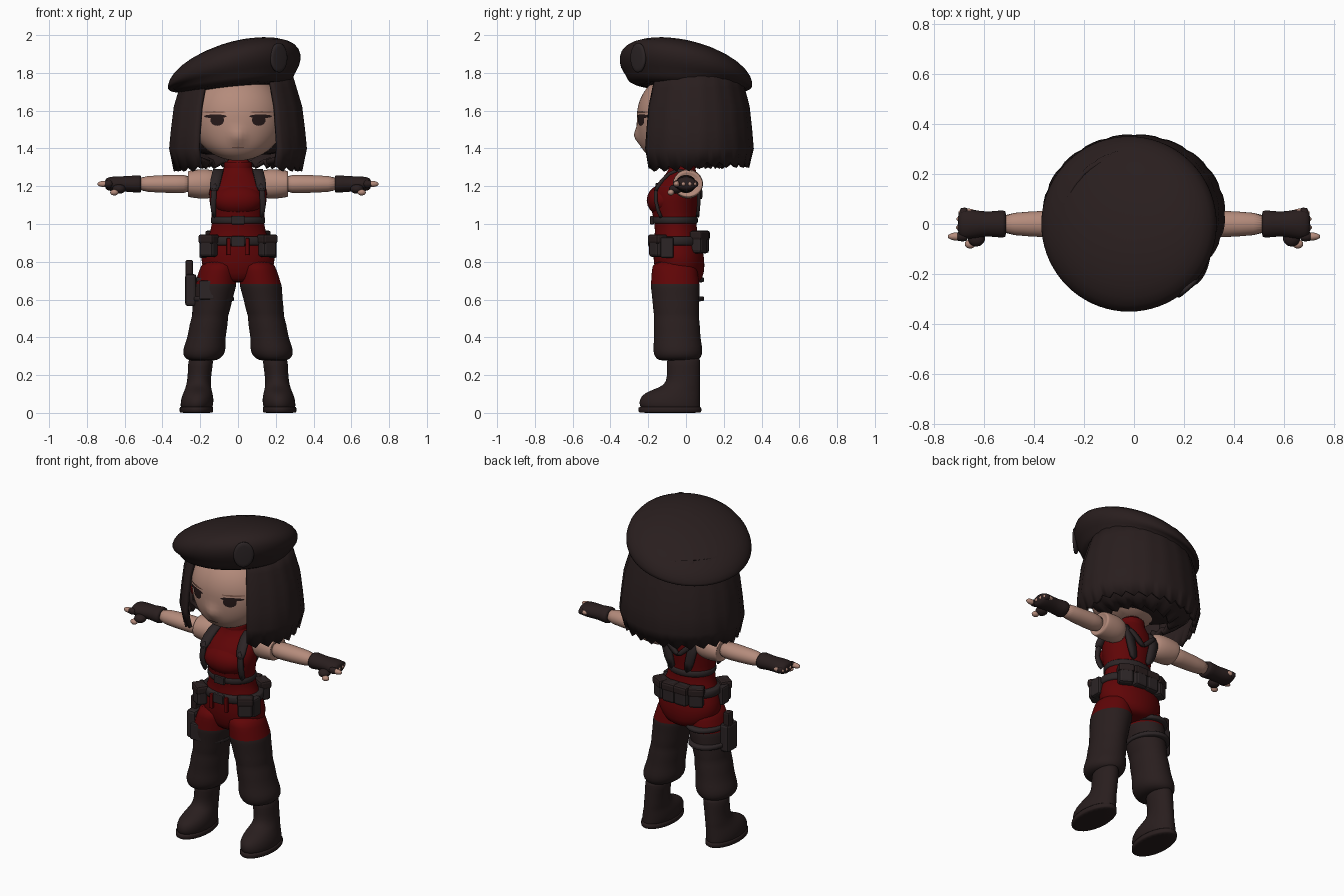
import bpy, bmesh, math
from mathutils import Matrix, Vector

if "Cube" in bpy.data.objects:
    bpy.data.objects.remove(bpy.data.objects["Cube"])


def material(name, red, green, blue):
    colour = (red, green, blue, 1)
    mat = bpy.data.materials.new(name)
    mat.use_nodes = True
    mat.diffuse_color = colour
    mat.node_tree.nodes["Principled BSDF"].inputs["Base Color"].default_value = colour
    return mat


DARK = material("dark brown cloth", .022, .013, .013)
STRAP = material("charcoal strap", .025, .018, .019)
SKIN = material("skin", .46, .26, .2)
RED = material("deep red", .115, .0015, .002)
EYE = material("eye brown", .02, .01, .01)
LINE = material("lip brown", .22, .11, .08)


def finish(name, bm, mat, mirror=False, subdivide=False, smooth=True):
    bmesh.ops.recalc_face_normals(bm, faces=bm.faces)
    mesh = bpy.data.meshes.new(name)
    bm.to_mesh(mesh)
    bm.free()
    mesh.polygons.foreach_set("use_smooth", [smooth] * len(mesh.polygons))
    mesh.materials.append(mat)
    ob = bpy.data.objects.new(name, mesh)
    bpy.context.collection.objects.link(ob)
    if mirror:
        ob.modifiers.new("mirror", "MIRROR").use_mirror_merge = False
    if subdivide:
        modifier = ob.modifiers.new("smooth", "SUBSURF")
        modifier.levels = modifier.render_levels = 1
    return ob


def bridge(bm, rows, closed=True):
    """Join each row of vertices to the next with quads."""
    count = len(rows[0])
    for row, following in zip(rows, rows[1:]):
        for i in range(count if closed else count - 1):
            j = (i + 1) % count
            bm.faces.new((row[i], row[j], following[j], following[i]))


def thicken(ob, thickness):
    modifier = ob.modifiers.new("thickness", "SOLIDIFY")
    modifier.thickness, modifier.offset = thickness, 0


def tube(name, rings, mat, axis="z", mirror=False, slope=(0, 0), sides=24):
    """Capped loft of ellipses: (position, centre a, centre b, radius a, radius b, tilt)."""
    bm = bmesh.new()
    rows = []
    for position, centre_a, centre_b, radius_a, radius_b, *tilt in rings:
        row = []
        for i in range(sides):
            angle = math.tau * i / sides
            a, b = radius_a * math.cos(angle), radius_b * math.sin(angle)
            along = position + sum(tilt) * (slope[0] * a + slope[1] * b)
            across = (centre_a + a, centre_b + b)
            row.append(bm.verts.new((*across, along) if axis == "z" else (along, *across)))
        rows.append(row)
    bridge(bm, rows)
    bm.faces.new(rows[0])
    bm.faces.new(rows[-1])
    return finish(name, bm, mat, mirror, True)


def band(name, bottom, top, centre, radii, mat, mirror=False):
    """Flat-sided ring with a tight edge, such as a belt or a sole."""
    x, y = centre
    wide, deep = radii
    edge = .003
    levels = ((bottom, -edge), (bottom + edge, 0), (top - edge, 0), (top, -edge))
    tube(name, [(z, x, y, wide + inset, deep + inset) for z, inset in levels], mat, mirror=mirror)


def ball(name, centre, size, mat, mirror=False, detail=10):
    bm = bmesh.new()
    bmesh.ops.create_uvsphere(bm, u_segments=detail * 2, v_segments=detail, radius=1,
                              matrix=Matrix.Translation(centre) @ Matrix.Diagonal((*size, 1)))
    return finish(name, bm, mat, mirror)


def box(name, centre, size, mat, turn=0, mirror=False):
    bm = bmesh.new()
    bmesh.ops.create_cube(bm, size=1, matrix=Matrix.Translation(centre)
                          @ Matrix.Rotation(turn, 4, "Z") @ Matrix.Diagonal((*size, 1)))
    bmesh.ops.bevel(bm, geom=bm.edges[:], offset=min(size) / 4, segments=2, affect="EDGES", profile=.5)
    finish(name, bm, mat, mirror, smooth=False)


def ribbon(name, points, width, mat):
    bm = bmesh.new()
    rows = [[bm.verts.new((x + side * width / 2, y, z)) for side in (-1, 1)] for x, y, z in points]
    bridge(bm, rows, closed=False)
    thicken(finish(name, bm, mat, True, True), .018)


# Head, with the chin pushed forward and a small soft nose
HEAD, HEAD_SIZE = Vector((0, -.03, 1.57)), Vector((.25, .23, .235))


def face_push(x, z):
    chin = .08 * max(0, (HEAD.z - z) / HEAD_SIZE.z) ** 2
    return chin + .024 * math.exp(-(x / .035) ** 2 - ((z - 1.465) / .04) ** 2)


head = ball("head", HEAD, HEAD_SIZE, SKIN, detail=28)
for vertex in head.data.vertices:
    if vertex.co.y < 0:
        vertex.co.y -= face_push(vertex.co.x, vertex.co.z)


def face_plate(name, centre, half_size, mat, mirror=True):
    """Thin oval lying on the front of the head."""
    bm = bmesh.new()
    sides, lift = 20, .005
    rows = []
    for scale in (1, .5):
        row = []
        for i in range(sides):
            angle = math.tau * i / sides
            x = centre[0] + scale * half_size[0] * math.cos(angle)
            z = centre[1] + scale * half_size[1] * math.sin(angle)
            depth = math.sqrt(1 - (x / HEAD_SIZE.x) ** 2 - ((z - HEAD.z) / HEAD_SIZE.z) ** 2)
            row.append(bm.verts.new((x, HEAD.y - HEAD_SIZE.y * depth - face_push(x, z) - lift, z)))
        rows.append(row)
    bridge(bm, rows)
    bm.faces.new(rows[-1])
    finish(name, bm, mat, mirror)


face_plate("eye", (.11, 1.55), (.036, .03), EYE)
face_plate("upper_lash", (.12, 1.57), (.06, .01), EYE)
face_plate("eyelid_crease", (.125, 1.592), (.06, .005), LINE)
face_plate("mouth", (0, 1.405), (.034, .004), LINE, mirror=False)
ball("earring", (.22, -.12, 1.5), (.016, .016, .035), RED, True)


# Hair: shells that wrap around the head, with ragged tips
def hair(name, opening, columns, rings, depth, centre, tip):
    bm = bmesh.new()
    rows = []
    for z, radius in rings:
        row = []
        for i in range(columns + 1):
            angle = opening + (math.tau - 2 * opening) * i / columns
            reach = radius * (.988 if i % 4 == 0 else 1)
            drop = tip(i) if z == rings[-1][0] else 0
            row.append(bm.verts.new((reach * math.sin(angle), centre - depth * reach * math.cos(angle), z - drop)))
        rows.append(row)
    bridge(bm, rows, closed=False)
    thicken(finish(name, bm, DARK), .022)


hair("hair_bob", .63, 64, ((1.82, .27), (1.72, .3), (1.62, .33), (1.5, .345), (1.4, .355), (1.33, .33)),
     .87, .04, lambda i: .015 * (i % 3) + (.02 if abs(i - 32) > 18 else 0))
hair("hair_under_layer", 1, 40, ((1.5, .31), (1.4, .31), (1.35, .25), (1.33, .18)),
     .8, .045, lambda i: .01 * (i % 4))
# Bangs hang in blocks, parted by gaps of bare forehead
hair("hair_fringe", math.pi + .8, 28, ((1.82, .28), (1.74, .29), (1.66, .292)),
     1.03, 0, lambda i: -.03 if i in (6, 10, 19) else .04)
tube("hair_core", [(z, 0, .08, r, r * .75) for z, r in ((1.36, .2), (1.4, .27), (1.55, .29), (1.78, .27))], DARK)

# Beret, high at the front left and drooping to the back right
crown = ((1.71, .26, .4), (1.73, .31, .4), (1.76, .32, .5), (1.775, .35, .8), (1.815, .357, 1),
         (1.865, .333, 1), (1.91, .26, 1), (1.942, .15, 1), (1.954, .05, 1))
tube("beret", [(z, -.02, 0, r, r, tilt) for z, r, tilt in crown], DARK, slope=(.24, -.2), sides=36)
badge = tube("beret_badge", [(-.012, 0, 0, .06, .08), (.01, 0, 0, .06, .08), (.016, 0, 0, .05, .07)], STRAP)
badge.matrix_world = (Matrix.Translation((.213, -.25, 1.88)) @ Matrix.Rotation(.72, 4, "Z")
                      @ Matrix.Rotation(math.pi / 2, 4, "X"))

# Torso, collar and chest: height, centre depth, half width, half depth
body = ((.69, -.03, .06, .08), (.7, -.03, .15, .12), (.78, -.035, .2, .137), (.85, -.04, .194, .134),
        (.92, -.05, .166, .12), (1, -.055, .128, .105), (1.13, -.07, .157, .134), (1.2, -.05, .155, .12),
        (1.26, -.025, .115, .085), (1.29, -.02, .07, .07), (1.36, -.02, .06, .06))
tube("torso", [(z, 0, y, wide, deep) for z, y, wide, deep in body], RED)
ball("chest", (0, -.12, 1.125), (.135, .088, .085), RED)
band("collar", 1.27, 1.33, (0, -.02), (.076, .072), RED)

# Harness
band("rib_strap", 1, 1.04, (0, -.058), (.146, .122), STRAP)
ribbon("chest_strap", ((.125, -.13, 1.03), (.135, -.17, 1.12), (.12, -.15, 1.22)), .03, STRAP)
ribbon("shoulder_strap", ((.128, -.165, 1.17), (.118, -.13, 1.235), (.1, -.05, 1.3), (.1, .04, 1.265),
                          (.09, .075, 1.17), (.05, .06, 1.03)), .055, STRAP)
ribbon("back_strap", ((.09, .07, 1.22), (.04, .08, 1.17), (0, .076, 1.13)), .04, STRAP)
box("harness_buckle", (0, -.18, 1.02), (.07, .02, .045), STRAP)

# Belt, buckle and pouches
band("belt", .885, .935, (0, -.046), (.19, .14), STRAP)
box("belt_buckle", (0, -.19, .908), (.07, .02, .055), STRAP)
box("belt_loop", (.05, -.185, .88), (.022, .02, .09), RED, 0, True)
for name, x, y, z, turn in (("front_pouch", .155, -.15, .885, .6), ("back_pouch", .04, .09, .905, 0),
                            ("outer_back_pouch", .12, .07, .905, -.5)):
    box(name, (x, y, z), (.085, .065, .12), STRAP, turn, True)
    box(name + "_flap", (x, y, z + .035), (.093, .073, .05), DARK, turn, True)
box("side_pouch", (.185, -.1, .875), (.04, .07, .11), STRAP, 0, True)


# Legs: red shorts above, baggy creased trousers below, along a slanted centre line
def leg_centre(z):
    return .235 - .17 * z


folds = ((.81, .09), (.75, .1), (.7, .108), (.68, .11), (.67, .113), (.6, .103), (.54, .102), (.515, .094),
         (.47, .103), (.4, .1), (.35, .113), (.31, .112), (.285, .09), (.275, .06))
leg = tube("leg", [(z, leg_centre(z), -.07 + .04 * (1 - z), r, .05 + .72 * r) for z, r in folds], DARK, mirror=True)
leg.data.materials.append(RED)
for face in leg.data.polygons:
    face.material_index = int(face.center.z > .68)

# Boots with rounded toes: height, toe reach, half width
HEEL = .075
profile = ((.015, .2, .06), (.02, .245, .086), (.06, .25, .088), (.09, .238, .083), (.115, .2, .074),
           (.135, .14, .068), (.16, .105, .064), (.21, .1, .062), (.28, .105, .07), (.3, .09, .05))
tube("boot", [(z, .222 - .09 * z, (HEEL - toe) / 2, wide, (HEEL + toe) / 2) for z, toe, wide in profile],
     DARK, mirror=True)
band("boot_sole", 0, .034, (.22, -.085), (.09, .168), DARK, True)

# Thigh holster on the right leg
box("holster", (-.25, -.06, .65), (.06, .1, .17), STRAP)
box("holster_grip", (-.258, -.045, .765), (.04, .05, .09), DARK)
box("thigh_pouch", (-.165, -.165, .65), (.08, .03, .1), STRAP)
for z in (.59, .69):
    band("thigh_strap", z, z + .028, (-leg_centre(z), -.04), (.114, .138), STRAP)


# Arms, sleeves, gloves and fingers, all along one line
HAND = 1.212


def limb(name, rings, mat, y=0):
    tube(name, [(x, y, HAND, deep, high) for x, deep, high in rings], mat, "x", True)


limb("sleeve", ((.09, .05, .055), (.14, .075, .078), (.2, .082, .08), (.262, .08, .07), (.268, .076, .066),
                (.255, .05, .05)), SKIN, .01)
limb("arm", ((.24, .053, .05), (.33, .055, .049), (.42, .05, .046), (.54, .042, .04)), SKIN)
limb("glove", ((.512, .045, .04), (.515, .06, .05), (.585, .046, .04), (.64, .058, .042), (.69, .062, .036),
               (.705, .045, .024)), DARK)
for name, y, tip in (("index", -.05, .745), ("middle", -.014, .712), ("ring", .02, .71), ("little", .046, .702)):
    end = min(tip - .005, .71)
    limb(name + "_finger_sleeve", ((.66, .02, .02), (end - .01, .02, .02), (end, .015, .015)), DARK, y)
    ball(name + "_fingertip", (tip - .035, y, HAND), (.035, .016, .016), SKIN, True)
ball("thumb_base", (.63, -.055, 1.185), (.035, .035, .025), DARK, True)
ball("thumb_tip", (.655, -.08, 1.167), (.022, .018, .016), SKIN, True)
